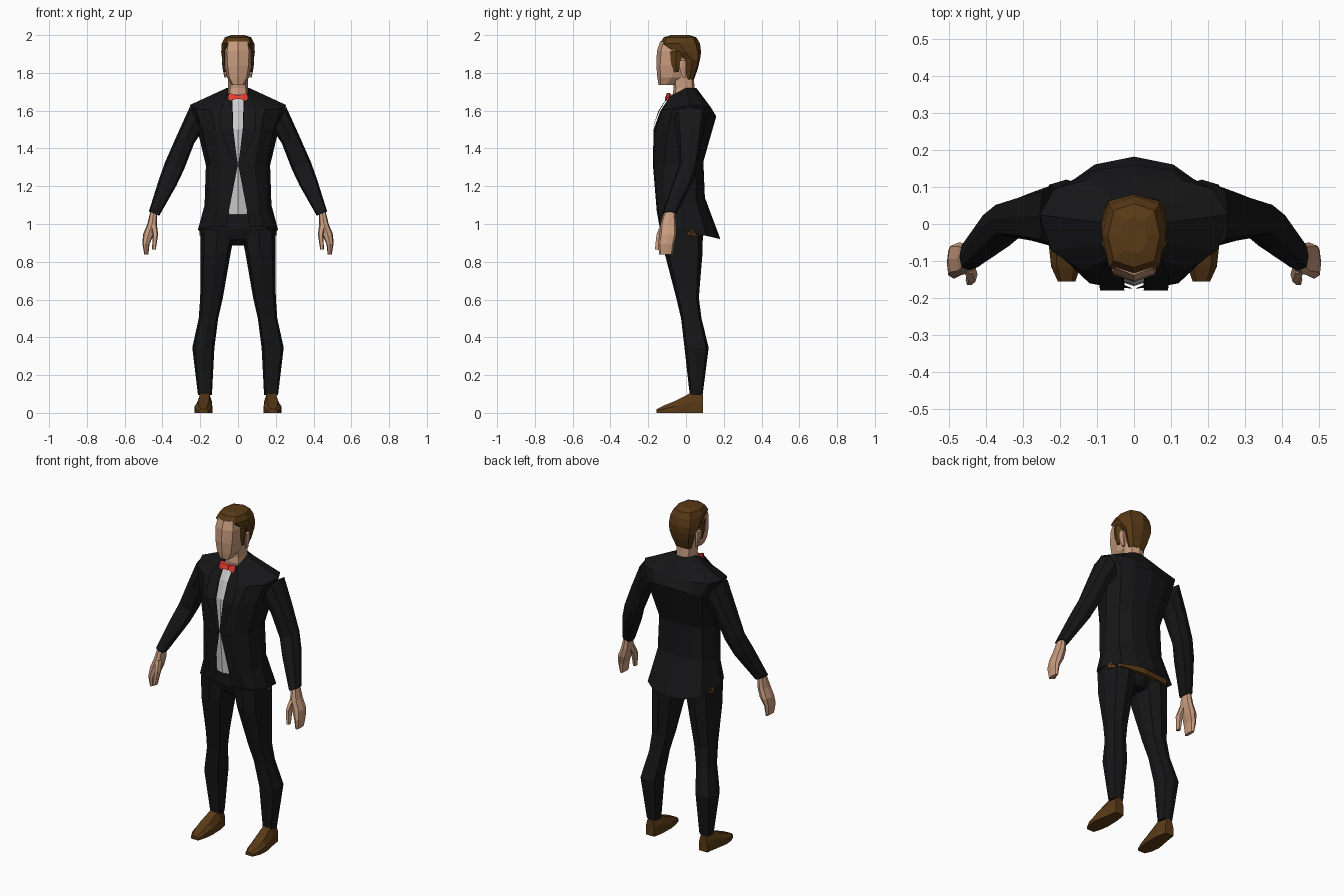
import bpy, bmesh, math


def material(name, rgb):
    m = bpy.data.materials.new(name)
    m.diffuse_color = (*rgb, 1)
    return m


BLACK = material("black_cloth", (0.008, 0.008, 0.009))
BROWN = material("brown", (0.10, 0.042, 0.008))
SKIN = material("skin", (0.58, 0.33, 0.21))
RED = material("red", (0.85, 0.05, 0.03))
WHITE = material("shirt_white", (0.6, 0.6, 0.6))


def skin(name, rings, mat, closed=True, mirror=False):
    """Bridge a list of equal-length point rings into a mesh."""
    bm = bmesh.new()
    vs = [[bm.verts.new(p) for p in r] for r in rings]
    n = len(rings[0])
    for a, b in zip(vs, vs[1:]):
        for i in range(n if closed else n - 1):
            j = (i + 1) % n
            bm.faces.new((a[i], a[j], b[j], b[i]))
    if closed:
        bm.faces.new(vs[0])
        bm.faces.new(vs[-1])
    bmesh.ops.recalc_face_normals(bm, faces=bm.faces)
    me = bpy.data.meshes.new(name)
    bm.to_mesh(me)
    bm.free()
    me.materials.append(mat)
    ob = bpy.data.objects.new(name, me)
    bpy.context.collection.objects.link(ob)
    if mirror:
        mod = ob.modifiers.new("mirror", "MIRROR")
        mod.use_clip = True
    return ob


def oval(x0, x1, y0, y1, z, tilt=0, n=8):
    """Squarish oval ring; tilt is the rise of z along x."""
    cx, cy, rx, ry = (x0 + x1) / 2, (y0 + y1) / 2, (x1 - x0) / 2, (y1 - y0) / 2
    pts = []
    for k in range(n):
        c, s = math.cos(k * math.tau / n), math.sin(k * math.tau / n)
        c, s = (math.copysign(abs(v) ** 0.7, v) if abs(v) > 1e-6 else 0 for v in (c, s))
        pts.append((cx + rx * c, cy + ry * s, z + tilt * rx * c))
    return pts


def limb(name, rows, mat, mirror=True):
    return skin(name, [oval(*r) for r in rows], mat, mirror=mirror)


def central(name, rows, mat):
    return skin(name, [oval(-w, w, y0, y1, z) for w, y0, y1, z in rows], mat)


# Jacket: opening x, front y/z, side x/y/z, back y/z at each level
levels = [
    (.030, -.085, 1.675, .060, .000, 1.72, .055, 1.72),
    (.028, -.135, 1.600, .255, .025, 1.63, .130, 1.62),
    (.025, -.172, 1.500, .215, .020, 1.50, .160, 1.57),
    (.002, -.175, 1.310, .170, -.03, 1.31, .092, 1.33),
    (.048, -.155, 1.070, .177, -.03, 1.10, .100, 1.14),
    (.060, -.140, 0.985, .212, -.03, 0.97, .182, 0.92),
]


def jacket_row(o, yf, zf, w, ys, zs, yb, zb):
    def front(x, f):
        return (x, ys + (yf - ys) * f, zs + (zf - zs) * f)

    def back(x, f):
        return (x, ys + (yb - ys) * f, zs + (zb - zs) * f)
    return [front(o, 1), front(o + (w - o) * .5, .94), front(w * .88, .6), (w, ys, zs),
            back(w * .85, .65), back(w * .5, .9), back(0, 1)]


skin("jacket", [jacket_row(*r) for r in levels], BLACK, closed=False, mirror=True)

# Raised lapels
skin("lapel", [[(.032, -.095, 1.675), (.060, -.085, 1.69)],
               [(.030, -.145, 1.60), (.095, -.140, 1.60)],
               [(.026, -.180, 1.50), (.092, -.180, 1.50)],
               [(.001, -.180, 1.31), (.012, -.180, 1.30)]], BLACK, closed=False, mirror=True)

# Shirt front behind the opening
central("shirt", [(.045, -.080, -.02, 1.685), (.06, -.130, -.02, 1.60), (.06, -.164, -.02, 1.50),
                  (.06, -.168, -.02, 1.31), (.06, -.148, -.02, 1.05)], WHITE)

# Bow tie: a knot pinched between two flared wings
def bow_row(x, h, d):
    return [(x, -.100 - d, 1.672 - h), (x, -.100 + d, 1.672 - h),
            (x, -.092 + d, 1.672 + h), (x, -.092 - d, 1.672 + h)]


skin("bow_tie_wing", [bow_row(.006, .009, .008), bow_row(.03, .016, .012),
                      bow_row(.05, .022, .006)], RED, mirror=True)
skin("bow_tie_knot", [bow_row(-.01, .011, .013), bow_row(.01, .011, .013)], RED)

# Sleeves
limb("sleeve", [(.190, .255, -.060, .105, 1.555, 2.0),
                (.232, .322, -.045, .085, 1.450, .5),
                (.285, .385, -.035, .062, 1.310, .4),
                (.327, .418, -.070, .035, 1.220, .4),
                (.417, .472, -.125, -.050, 1.055, .4)], BLACK)

# Hands with a joined finger block and a thumb
limb("hand", [(.427, .463, -.115, -.058, 1.070),
              (.430, .480, -.135, -.052, 1.000),
              (.445, .503, -.140, -.050, 0.945),
              (.468, .506, -.148, -.062, 0.895),
              (.475, .496, -.142, -.070, 0.838)], SKIN)
limb("thumb", [(.430, .465, -.135, -.085, 1.000, 0, 6),
               (.423, .452, -.158, -.115, 0.945, 0, 6),
               (.435, .455, -.166, -.138, 0.865, 0, 6)], SKIN)

# Trousers: pelvis and legs
central("trouser_seat", [(.165, -.125, .085, 1.07), (.195, -.122, .090, .97),
                         (.150, -.105, .080, .92), (.045, -.060, .060, .885)], BLACK)
limb("trouser_leg", [(.015, .198, -.120, .090, .970),
                     (.040, .198, -.112, .087, .840),
                     (.080, .200, -.052, .068, .610),
                     (.105, .208, -.026, .082, .500),
                     (.125, .242, -.008, .120, .345),
                     (.138, .212, .020, .088, .095)], BLACK)

# Belt, showing only at the sides below the jacket hem
central("belt", [(.203, -.060, .105, .972), (.203, -.060, .105, .940)], BROWN)


# Shoes, lofted from heel to toe
def shoe_row(y, x0, x1, h):
    m, w = (x0 + x1) / 2, (x1 - x0) * .3
    return [(x0, y, 0), (x1, y, 0), (x1, y, h * .55), (m + w, y, h), (m - w, y, h), (x0, y, h * .55)]


skin("shoe", [shoe_row(.090, .150, .205, .095), shoe_row(.030, .138, .214, .108),
              shoe_row(-.060, .136, .230, .062), shoe_row(-.115, .145, .224, .040),
              shoe_row(-.155, .158, .206, .020)], BROWN, mirror=True)

# Neck and head
central("neck", [(.058, -.075, .055, 1.660), (.052, -.065, .045, 1.720),
                 (.052, -.075, .040, 1.810)], SKIN)
central("head", [(.034, -.145, -.060, 1.737), (.058, -.152, .000, 1.775),
                 (.071, -.157, .030, 1.840), (.074, -.154, .050, 1.915),
                 (.064, -.138, .040, 1.965)], SKIN)
limb("ear", [(.060, .072, -.020, .000, 1.775, 0, 6), (.060, .083, -.038, .002, 1.830, 0, 6),
             (.060, .085, -.035, .002, 1.865, 0, 6)], SKIN)

# Hair cap and sideburns
central("hair", [(.050, -.005, .042, 1.765), (.070, -.005, .062, 1.820),
                 (.084, -.010, .074, 1.870), (.089, -.080, .080, 1.910),
                 (.086, -.140, .074, 1.955), (.070, -.118, .055, 1.988),
                 (.035, -.080, .020, 2.000)], BROWN)
limb("sideburn", [(.060, .074, -.062, -.038, 1.805, 0, 4), (.060, .082, -.080, -.030, 1.850, 0, 4),
                  (.060, .087, -.085, -.015, 1.915, 0, 4)], BROWN)
